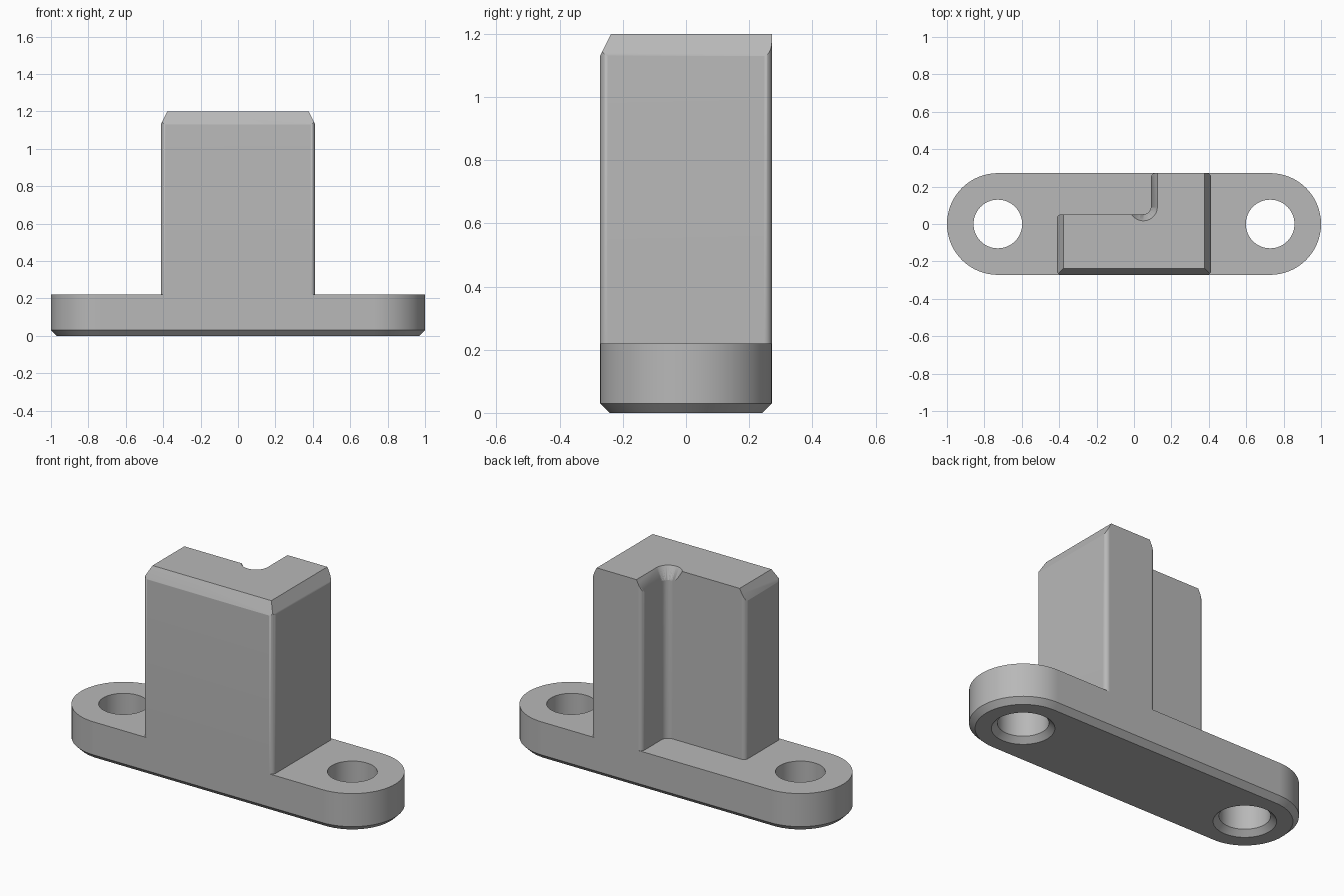
import bpy, bmesh, math
from mathutils import Vector

if "Cube" in bpy.data.objects:
    bpy.data.objects.remove(bpy.data.objects["Cube"])

HALF_W, END_X, POST_X = 0.272, 0.728, 0.413
BASE_TOP, TOP, BEVEL_Z, BEVEL = 0.22, 1.2, 1.13, 0.035
NOTCH_X, NOTCH_Y, FILLET = 0.09, 0.052, 0.04

grey = bpy.data.materials.new("plain grey")
grey.use_nodes = True
grey.diffuse_color = (0.48, 0.48, 0.48, 1)
grey.node_tree.nodes["Principled BSDF"].inputs["Base Color"].default_value = grey.diffuse_color


def outline(corners, steps=10):
    """Counter-clockwise outline from (x, y, radius) corners, each rounded."""
    points = []
    for i, (x, y, r) in enumerate(corners):
        p = Vector((x, y))
        a = (Vector(corners[i - 1][:2]) - p).normalized()
        b = (Vector(corners[(i + 1) % len(corners)][:2]) - p).normalized()
        centre = p + (a + b) * r
        for k in range(steps + 1):
            t = k / steps * math.pi / 2
            points.append(centre - b * r * math.cos(t) - a * r * math.sin(t))
    return points


def stadium(x0, y0, x1, y1, r, steps=32):
    """Two half circles of radius r around the given centres."""
    turn = math.atan2(y1 - y0, x1 - x0)
    points = []
    for cx, cy, start in ((x1, y1, turn - math.pi / 2), (x0, y0, turn + math.pi / 2)):
        for k in range(steps + 1):
            t = start + math.pi * k / steps
            points.append(Vector((cx + r * math.cos(t), cy + r * math.sin(t))))
    return points


def circle(x, r, steps=64):
    return [Vector((x + r * math.cos(math.tau * k / steps), r * math.sin(math.tau * k / steps)))
            for k in range(steps)]


def loft(name, layers, planes=()):
    """Closed solid through matching outlines, trimmed by (point, normal) planes."""
    bm = bmesh.new()
    rings = [[bm.verts.new((p.x, p.y, z)) for p in pts] for pts, z in layers]
    n = len(rings[0])
    bm.faces.new(rings[0][::-1])
    bm.faces.new(rings[-1])
    for low, high in zip(rings, rings[1:]):
        for i in range(n):
            j = (i + 1) % n
            bm.faces.new((low[i], low[j], high[j], high[i]))
    for point, normal in planes:
        cut = bmesh.ops.bisect_plane(bm, geom=bm.verts[:] + bm.edges[:] + bm.faces[:],
                                     plane_co=point, plane_no=normal, clear_outer=True)
        edges = [e for e in cut["geom_cut"] if isinstance(e, bmesh.types.BMEdge)]
        bmesh.ops.contextual_create(bm, geom=edges)
    bmesh.ops.remove_doubles(bm, verts=bm.verts[:], dist=1e-5)
    bmesh.ops.recalc_face_normals(bm, faces=bm.faces[:])
    mesh = bpy.data.meshes.new(name)
    bm.to_mesh(mesh)
    bm.free()
    mesh.materials.append(grey)
    ob = bpy.data.objects.new(name, mesh)
    bpy.context.collection.objects.link(ob)
    return ob


def finish(ob, cutters):
    """Cut the solid, then shade it smooth with sharp edges kept."""
    bpy.ops.object.select_all(action="DESELECT")
    bpy.context.view_layer.objects.active = ob
    ob.select_set(True)
    for cutter in cutters:
        cutter.hide_render = True
        mod = ob.modifiers.new("cut", "BOOLEAN")
        mod.operation, mod.solver, mod.object = "DIFFERENCE", "EXACT", cutter
        bpy.ops.object.modifier_apply(modifier=mod.name)
        bpy.data.objects.remove(cutter)
    bpy.ops.object.shade_smooth_by_angle(angle=math.radians(30))
    weighted = ob.modifiers.new("flat faces", "WEIGHTED_NORMAL")
    weighted.keep_sharp = True


# Base plate with chamfered underside and two countersunk holes
edge = 0.03
base = loft("base_plate", [
    (stadium(-END_X, 0, END_X, 0, HALF_W - edge), 0),
    (stadium(-END_X, 0, END_X, 0, HALF_W), edge),
    (stadium(-END_X, 0, END_X, 0, HALF_W), BASE_TOP)])
hole_r = 0.13
holes = [loft("hole_cutter", [
    (circle(side * END_X, hole_r + 2 * edge), -edge),
    (circle(side * END_X, hole_r), edge),
    (circle(side * END_X, hole_r), BASE_TOP + edge)]) for side in (-1, 1)]
finish(base, holes)

# L-shaped post with rounded upright edges and steep bevels on front and sides
r = 0.025
post_shape = outline([
    (-POST_X, -HALF_W, r), (POST_X, -HALF_W, r), (POST_X, HALF_W, r),
    (NOTCH_X, HALF_W, r), (NOTCH_X, NOTCH_Y, FILLET), (-POST_X, NOTCH_Y, r)])
rise = TOP - BEVEL_Z
bevels = [
    ((0, -HALF_W, BEVEL_Z), (0, -rise, BEVEL)),
    ((POST_X, 0, BEVEL_Z), (rise, 0, BEVEL)),
    ((-POST_X, 0, BEVEL_Z), (-rise, 0, BEVEL))]
post = loft("post", [(post_shape, BASE_TOP), (post_shape, TOP)], bevels)

# Flared lead-in along the notch wall and its inner corner
cx, cy = NOTCH_X - FILLET, NOTCH_Y + FILLET
lead_in = loft("lead_in_cutter", [
    (stadium(cx, cy, cx, 0.5, FILLET), BEVEL_Z),
    (stadium(cx, cy, cx, 0.5, FILLET + BEVEL * 2), BEVEL_Z + rise * 2)])
finish(post, [lead_in])
